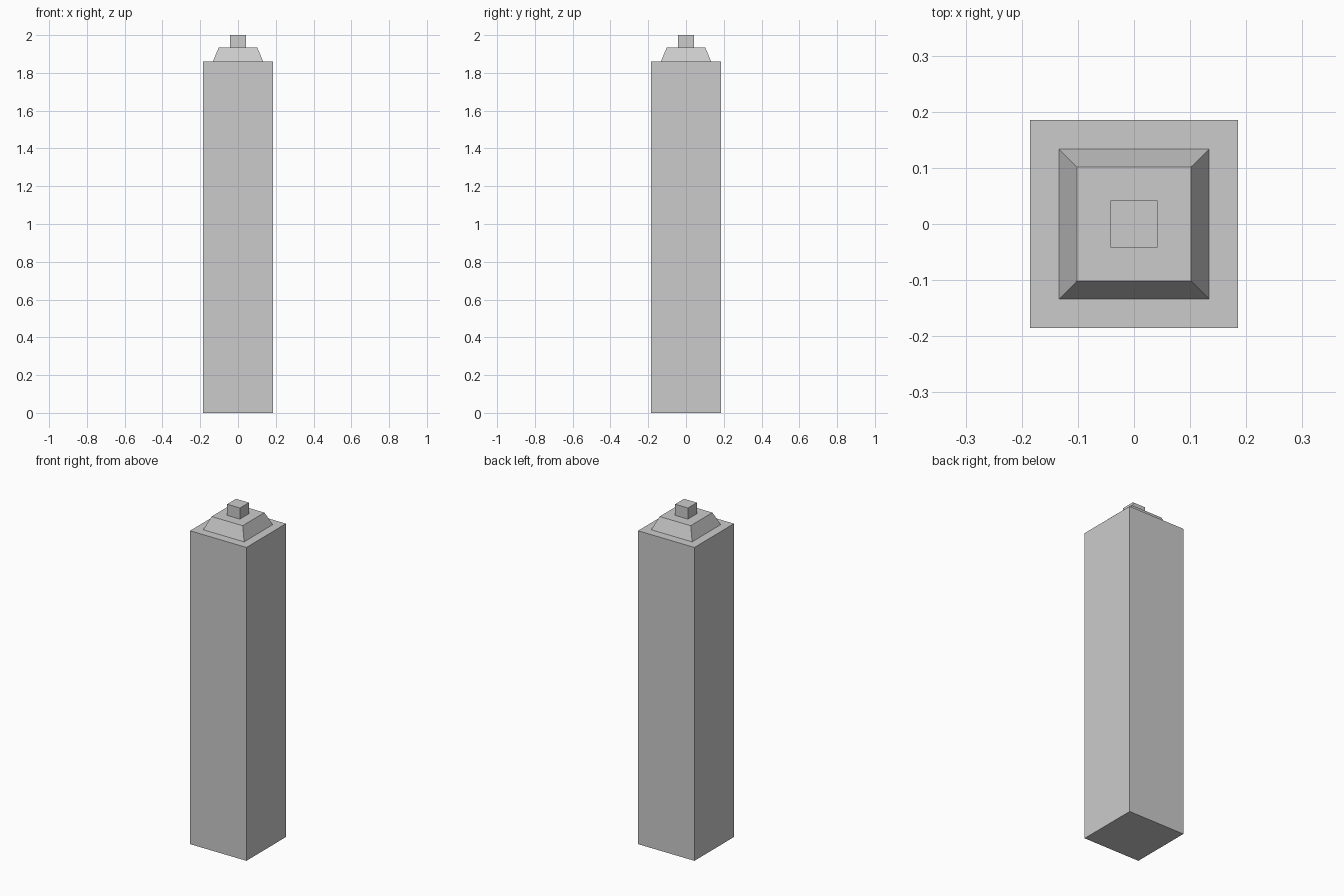
import bpy, bmesh

if "Cube" in bpy.data.objects:
    bpy.data.objects.remove(bpy.data.objects["Cube"])


def square_prism(name, z0, z1, half_bottom, half_top):
    """Closed four-sided block, tapered when the two half widths differ."""
    bm = bmesh.new()
    corners = [(-1, -1), (1, -1), (1, 1), (-1, 1)]
    low = [bm.verts.new((x * half_bottom, y * half_bottom, z0)) for x, y in corners]
    top = [bm.verts.new((x * half_top, y * half_top, z1)) for x, y in corners]
    bm.faces.new(low[::-1])
    bm.faces.new(top)
    for i in range(4):
        j = (i + 1) % 4
        bm.faces.new((low[i], low[j], top[j], top[i]))
    mesh = bpy.data.meshes.new(name)
    bm.to_mesh(mesh)
    bm.free()
    obj = bpy.data.objects.new(name, mesh)
    bpy.context.collection.objects.link(obj)
    return obj


# Tall square body
square_prism("body", 0.0, 1.859, 0.185, 0.185)
# Sloped shoulder on top of the body
square_prism("shoulder", 1.859, 1.934, 0.134, 0.102)
# Small square nozzle
square_prism("nozzle", 1.934, 2.0, 0.042, 0.042)
